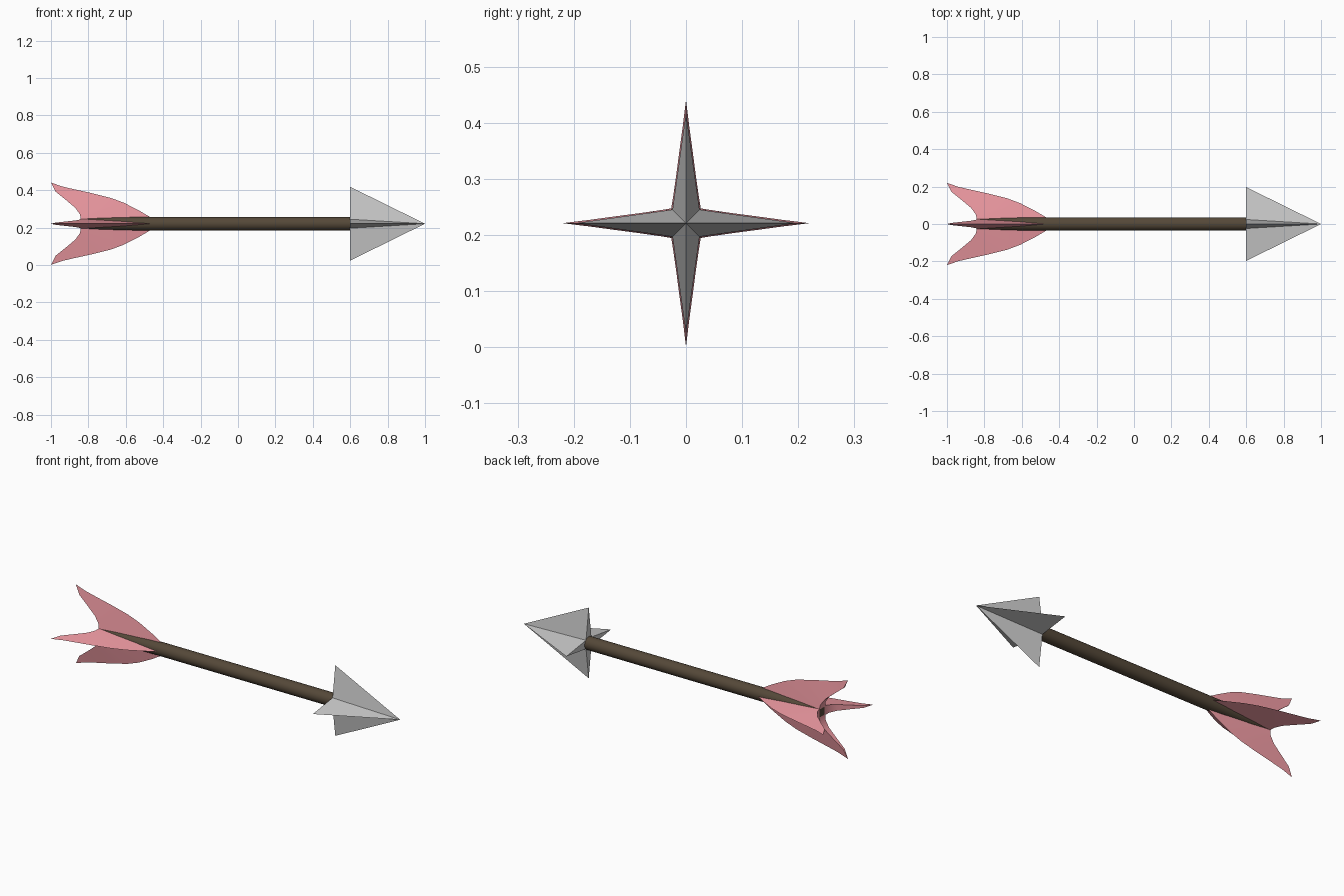
import bpy, bmesh, math
from mathutils import Matrix

if "Cube" in bpy.data.objects:
    bpy.data.objects.remove(bpy.data.objects["Cube"])

ZC = 0.221   # height of the arrow axis


def material(name, rgb):
    m = bpy.data.materials.new(name)
    m.diffuse_color = (*rgb, 1)
    m.use_nodes = True
    m.node_tree.nodes["Principled BSDF"].inputs["Base Color"].default_value = m.diffuse_color
    return m


def finish(name, bm, mat=None):
    bmesh.ops.remove_doubles(bm, verts=bm.verts, dist=1e-5)
    bmesh.ops.recalc_face_normals(bm, faces=bm.faces)
    me = bpy.data.meshes.new(name)
    bm.to_mesh(me)
    bm.free()
    ob = bpy.data.objects.new(name, me)
    ob.location.z = ZC
    bpy.context.collection.objects.link(ob)
    if mat:
        me.materials.append(mat)
    return ob


# Shaft: cylinder along x
bm = bmesh.new()
x0, x1 = -0.84, 0.60
bmesh.ops.create_cone(bm, cap_ends=True, segments=32, radius1=0.036, radius2=0.036,
                      depth=x1 - x0,
                      matrix=Matrix.Translation(((x0 + x1) / 2, 0, 0))
                      @ Matrix.Rotation(math.pi / 2, 4, 'Y'))
shaft = finish("shaft", bm, material("wood", (0.09, 0.065, 0.04)))
bpy.context.view_layer.objects.active = shaft
shaft.select_set(True)
bpy.ops.object.shade_smooth_by_angle()

# Arrowhead: four-pointed star pyramid
bm = bmesh.new()
star = []
for k in range(8):
    a = k * math.pi / 4
    r = 0.197 if k % 2 == 0 else 0.034
    star.append(bm.verts.new((0.60, r * math.cos(a), r * math.sin(a))))
tip = bm.verts.new((1.0, 0, 0))
for k in range(8):
    bm.faces.new((star[k], star[(k + 1) % 8], tip))
bm.faces.new(star)
finish("arrowhead", bm)

# Fletching: four wedge-shaped vanes, sharp outside, thick at the root and swallow-tailed
outer = [(-0.46, 0.03), (-0.53, 0.071), (-0.61, 0.112), (-0.68, 0.138),
         (-0.78, 0.163), (-0.88, 0.185), (-0.94, 0.199), (-1.0, 0.22)]
inner = [(-0.46, 0.02, 0.002), (-0.65, 0.022, 0.017), (-0.84, 0.022, 0.027),
         (-0.845, 0.05, 0.0225), (-0.87, 0.085, 0.0175), (-0.92, 0.127, 0.012),
         (-0.975, 0.171, 0.006), (-1.0, 0.22, 0.0)]
bm = bmesh.new()
for k in range(4):
    rot = Matrix.Rotation(k * math.pi / 2, 4, 'X')
    edge = [bm.verts.new((x, 0, r)) for x, r in outer]
    sides = [[bm.verts.new((x, s * t, r)) for x, r, t in inner] for s in (1, -1)]
    for i in range(len(outer) - 1):
        for side in sides:
            bm.faces.new((edge[i], edge[i + 1], side[i + 1], side[i]))
        bm.faces.new((sides[0][i], sides[0][i + 1], sides[1][i + 1], sides[1][i]))
    bmesh.ops.transform(bm, matrix=rot, verts=edge + sides[0] + sides[1])
fletching = finish("fletching", bm, material("feather", (0.85, 0.32, 0.36)))
bpy.ops.object.select_all(action='DESELECT')
bpy.context.view_layer.objects.active = fletching
fletching.select_set(True)
bpy.ops.object.shade_smooth_by_angle()
